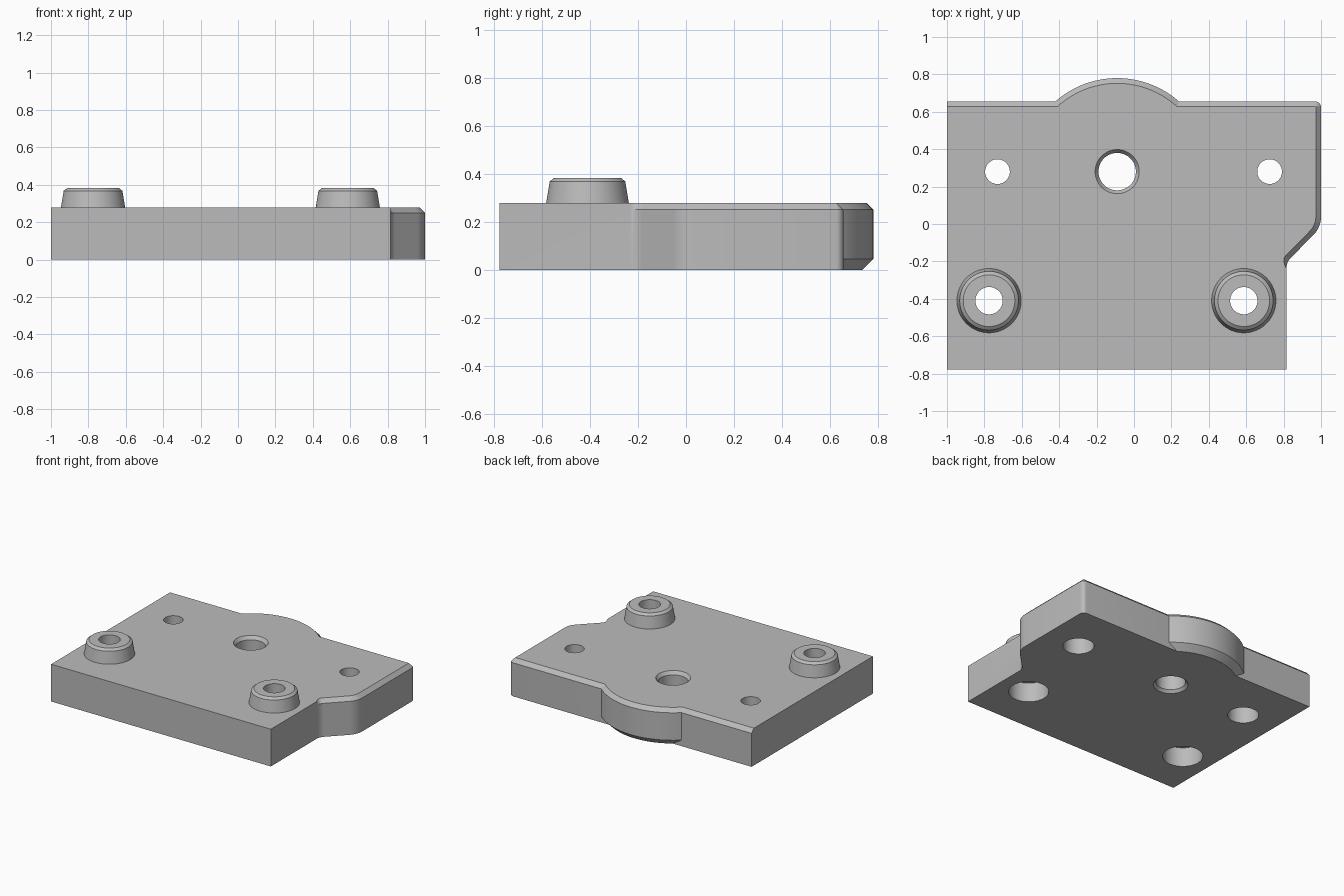
import bpy, bmesh
from math import sin, cos, pi, radians

if "Cube" in bpy.data.objects:
    bpy.data.objects.remove(bpy.data.objects["Cube"], do_unlink=True)

TOP, CH = 0.278, 0.028          # plate height, top edge chamfer
BACK = 0.655                    # straight back edge
HUB = (-0.09, 0.28)             # centre hole, also centre of the rounded lobe

grey = bpy.data.materials.new("plain grey")
grey.use_nodes = True
grey.diffuse_color = (0.5, 0.5, 0.5, 1)
grey.node_tree.nodes["Principled BSDF"].inputs["Base Color"].default_value = (0.5, 0.5, 0.5, 1)


def make_object(name, bm):
    bmesh.ops.recalc_face_normals(bm, faces=bm.faces)
    mesh = bpy.data.meshes.new(name)
    bm.to_mesh(mesh)
    bm.free()
    mesh.materials.append(grey)
    obj = bpy.data.objects.new(name, mesh)
    bpy.context.collection.objects.link(obj)
    return obj


def skin(name, rings):
    """Closed solid through a stack of matching rings."""
    bm = bmesh.new()
    loops = [[bm.verts.new(p) for p in ring] for ring in rings]
    n = len(loops[0])
    for a, b in zip(loops, loops[1:]):
        for i in range(n):
            j = (i + 1) % n
            bm.faces.new((a[i], a[j], b[j], b[i]))
    bm.faces.new(loops[0][::-1])
    bm.faces.new(loops[-1])
    return make_object(name, bm)


def lathe(name, centre, profile, n=64):
    cx, cy = centre
    return skin(name, [[(cx + r * cos(2 * pi * i / n), cy + r * sin(2 * pi * i / n), z)
                        for i in range(n)] for r, z in profile])


def arc(cx, cy, r, start, end, n, grow=lambda t: 0):
    pts = []
    for i in range(n + 1):
        t = i / n
        a = radians(start + (end - start) * t)
        pts.append((cx + (r + grow(t)) * cos(a), cy + (r + grow(t)) * sin(a)))
    return pts


def outline(inset):
    """Plate outline; the back and right edges move in by inset."""
    pts = [(-1, -0.777), (0.815, -0.777)]
    pts += arc(0.895, -0.237, 0.08, 180, 135, 8, lambda t: inset * min(1, t * 1.5))
    pts += arc(0.86, 0.04, 0.14 - inset, -45, 0, 10)
    pts += arc(0.97, BACK - 0.03, 0.03 - inset, 0, 90, 6)
    pts.append((-1, BACK - inset))
    return pts


def boolean(target, tool, operation):
    mod = target.modifiers.new(operation.lower(), 'BOOLEAN')
    mod.operation, mod.solver, mod.object = operation, 'EXACT', tool
    bpy.context.view_layer.objects.active = target
    bpy.ops.object.modifier_apply(modifier=mod.name)
    bpy.data.objects.remove(tool, do_unlink=True)


# Base plate with chamfered back and right edges
plate = skin("mounting_plate", [[(x, y, z) for x, y in outline(inset)]
                                for inset, z in ((0, 0), (0, TOP - CH), (CH, TOP))])

# Rounded lobe at the back
boolean(plate, lathe("back_lobe", HUB, [(0.455, 0), (0.5, 0.045), (0.5, TOP - CH),
                                        (0.5 - CH, TOP)], 128), 'UNION')

# Tapered bosses
bosses = [(-0.775, -0.41), (0.587, -0.41)]
for spot in bosses:
    boolean(plate, lathe("boss", spot, [(0.172, 0.15), (0.172, TOP), (0.157, 0.368),
                                        (0.138, 0.383)]), 'UNION')

# Boss holes and side holes, each counterbored from below
for spot in bosses:
    boolean(plate, lathe("boss_hole", spot, [(0.136, -0.1), (0.136, 0.145), (0.073, 0.145),
                                             (0.073, 0.5)]), 'DIFFERENCE')
for x in (-0.73, 0.725):
    boolean(plate, lathe("side_hole", (x, 0.28), [(0.105, -0.1), (0.105, 0.145), (0.066, 0.145),
                                                  (0.066, 0.5)]), 'DIFFERENCE')

# Centre hole, chamfered at both ends
boolean(plate, lathe("centre_hole", HUB, [(0.118, -0.1), (0.118, 0), (0.1, 0.02),
                                          (0.1, TOP - 0.025), (0.118, TOP), (0.118, 0.5)]),
        'DIFFERENCE')

# Smooth round walls, crisp edges
bpy.ops.object.select_all(action='DESELECT')
plate.select_set(True)
bpy.context.view_layer.objects.active = plate
bpy.ops.object.shade_smooth_by_angle(angle=radians(28))
